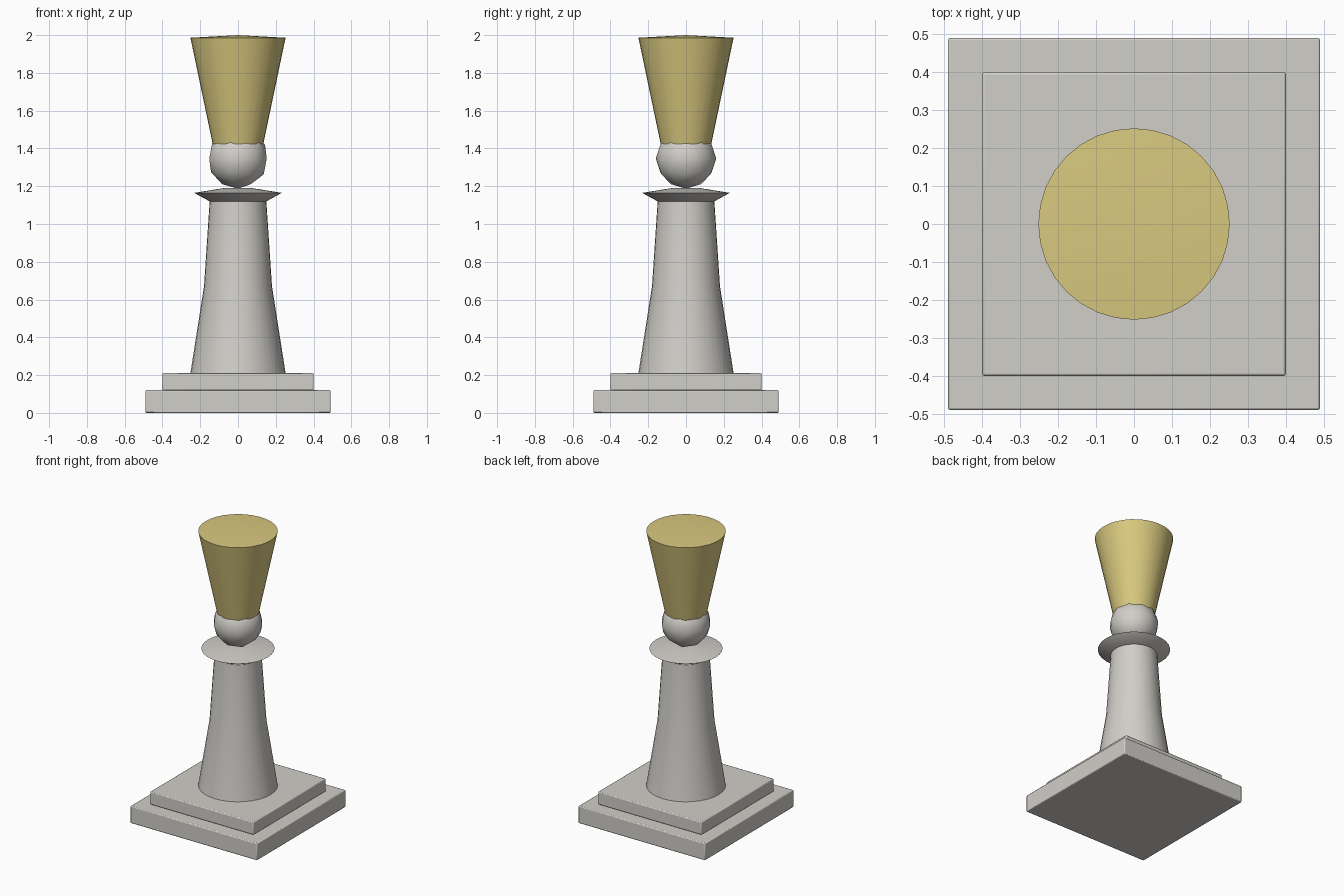
import bpy
import math

if "Cube" in bpy.data.objects:
    bpy.data.objects.remove(bpy.data.objects["Cube"], do_unlink=True)


def make_material(name, color):
    mat = bpy.data.materials.new(name)
    mat.use_nodes = True
    mat.diffuse_color = color
    mat.node_tree.nodes["Principled BSDF"].inputs["Base Color"].default_value = color
    return mat


stone = make_material("warm grey stone", (0.64, 0.62, 0.58, 1))
gold = make_material("pale gold", (0.69, 0.58, 0.21, 1))


def finish(name, mat, angle=30):
    obj = bpy.context.object
    obj.name = obj.data.name = name
    obj.data.materials.append(mat)
    bpy.ops.object.shade_smooth_by_angle(angle=math.radians(angle))
    return obj


def slab(name, width, bottom, top):
    bpy.ops.mesh.primitive_cube_add(size=1, location=(0, 0, (bottom + top) / 2))
    bpy.context.object.scale = (width, width, top - bottom)
    bpy.ops.object.transform_apply(location=False, rotation=False, scale=True)
    obj = finish(name, stone)
    bevel = obj.modifiers.new("soft_edges", "BEVEL")
    bevel.width = 0.006
    bevel.segments = 2


def lathe(name, profile, mat, angle=30, sides=32):
    """Turn a (radius, height) profile around z; zero radius gives a pole."""
    verts, rings = [], []
    for r, z in profile:
        count = sides if r > 0 else 1
        rings.append([len(verts) + i % count for i in range(sides)])
        for i in range(count):
            a = math.tau * i / sides
            verts.append((r * math.cos(a), r * math.sin(a), z))
    faces = []
    for low, high in zip(rings, rings[1:]):
        for i in range(sides):
            j = (i + 1) % sides
            quad = [low[i], low[j], high[j], high[i]]
            faces.append(list(dict.fromkeys(quad)))
    mesh = bpy.data.meshes.new(name)
    mesh.from_pydata(verts, [], faces)
    obj = bpy.data.objects.new(name, mesh)
    bpy.context.collection.objects.link(obj)
    bpy.ops.object.select_all(action="DESELECT")
    obj.select_set(True)
    bpy.context.view_layer.objects.active = obj
    finish(name, mat, angle)


# Stepped square plinth
slab("lower_base", 0.98, 0, 0.12)
slab("upper_base", 0.80, 0.12, 0.21)

# Tapered body and flared collar
lathe("body", [(0, 0.21), (0.252, 0.21), (0.18, 0.67), (0.15, 1.12), (0, 1.12)], stone)
lathe("collar", [(0, 1.12), (0.15, 1.12), (0.232, 1.165), (0.075, 1.19), (0, 1.19)], stone)

# Faceted ball head
bpy.ops.mesh.primitive_ico_sphere_add(subdivisions=2, radius=0.16, location=(0, 0, 1.347))
finish("head", stone, 40)

# Flared crown with a shallow domed top
lathe("crown", [(0, 1.30), (0.108, 1.30), (0.252, 1.986), (0, 2.0)], gold)
